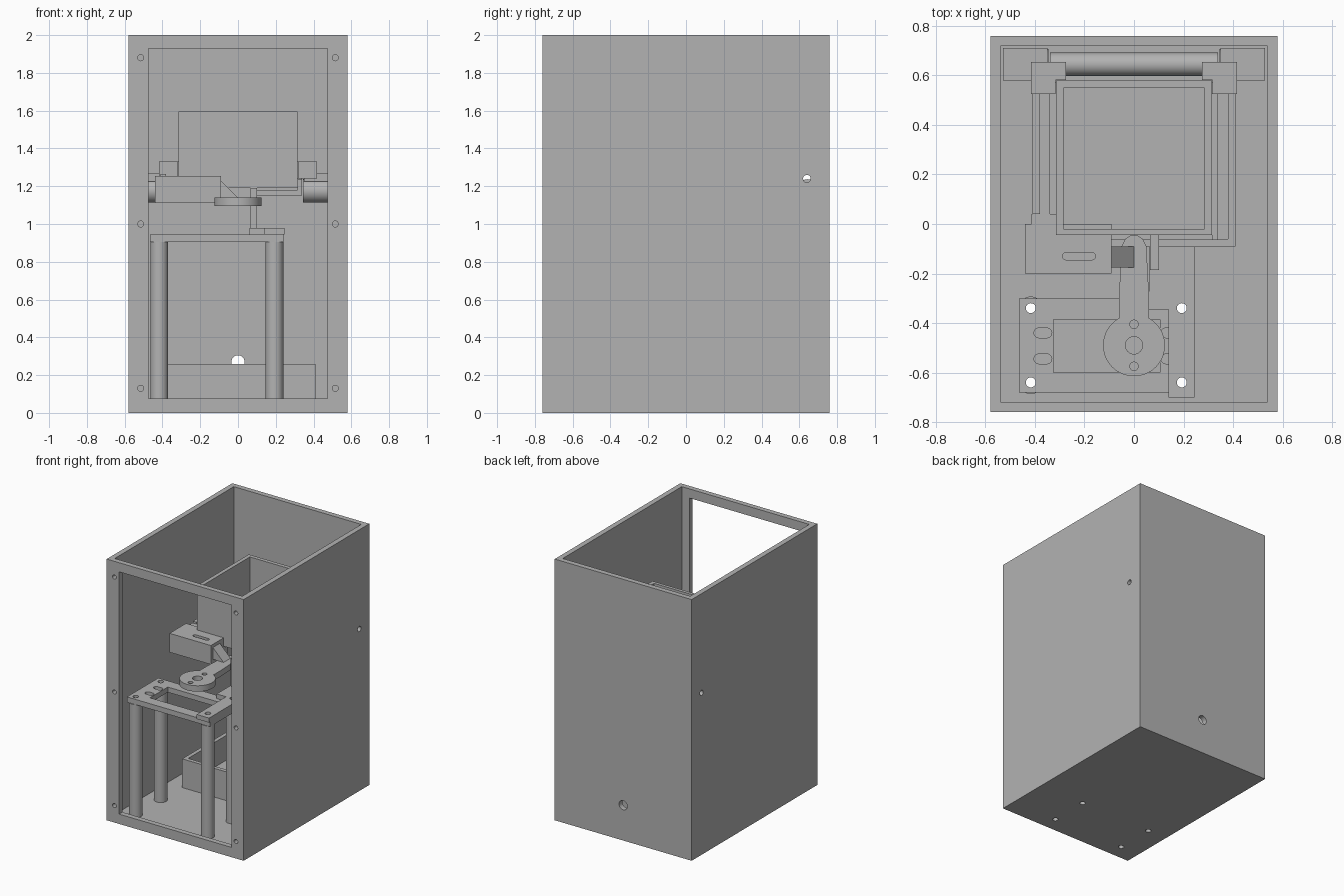
import bpy, bmesh
from math import radians, pi, sin, cos
from mathutils import Matrix, Vector

if "Cube" in bpy.data.objects:
    bpy.data.objects.remove(bpy.data.objects["Cube"], do_unlink=True)

grey = bpy.data.materials.new("plain grey")
grey.use_nodes = True
grey.diffuse_color = (0.45, 0.45, 0.45, 1)
grey.node_tree.nodes["Principled BSDF"].inputs["Base Color"].default_value = grey.diffuse_color


def finish(name, bm):
    bmesh.ops.recalc_face_normals(bm, faces=bm.faces)
    mesh = bpy.data.meshes.new(name)
    bm.to_mesh(mesh)
    bm.free()
    mesh.materials.append(grey)
    ob = bpy.data.objects.new(name, mesh)
    bpy.context.collection.objects.link(ob)
    return ob


def box(name, x, y, z):
    """Block from (min, max) pairs."""
    bm = bmesh.new()
    bmesh.ops.create_cube(bm, size=1)
    for v in bm.verts:
        v.co = [lo + (c + 0.5) * (hi - lo) for c, (lo, hi) in zip(v.co, (x, y, z))]
    return finish(name, bm)


def rod(name, centre, radius, length, axis="Z", sides=40):
    bm = bmesh.new()
    turn = {"X": Matrix.Rotation(pi / 2, 4, "Y"), "Y": Matrix.Rotation(pi / 2, 4, "X"),
            "Z": Matrix.Identity(4)}[axis]
    bmesh.ops.create_cone(bm, cap_ends=True, segments=sides, radius1=radius, radius2=radius,
                          depth=length, matrix=Matrix.Translation(centre) @ turn)
    return finish(name, bm)


def prism(name, points, start, shift):
    """Extrude a flat outline; points are 3D offsets from start."""
    bm = bmesh.new()
    face = bm.faces.new([bm.verts.new(Vector(start) + Vector(p)) for p in points])
    moved = bmesh.ops.extrude_face_region(bm, geom=[face])["geom"]
    bmesh.ops.translate(bm, vec=shift, verts=[g for g in moved if isinstance(g, bmesh.types.BMVert)])
    return finish(name, bm)


def slot(x, y, z, half, radius, depth):
    """Rounded slot cutter lying along x."""
    pts = []
    for i in range(18):
        a = -pi / 2 + pi * (i % 9) / 8 + (pi if i > 8 else 0)
        pts.append((radius * cos(a) + (half if i < 9 else -half), radius * sin(a), 0))
    return prism("slot_cutter", pts, (x, y, z), (0, 0, depth))


def combine(ob, others, operation="DIFFERENCE"):
    for other in others:
        mod = ob.modifiers.new("combine", "BOOLEAN")
        mod.operation, mod.solver, mod.object = operation, "EXACT", other
        bpy.context.view_layer.objects.active = ob
        bpy.ops.object.modifier_apply(modifier=mod.name)
        bpy.data.objects.remove(other, do_unlink=True)
    return ob


def smooth(ob):
    bpy.ops.object.select_all(action="DESELECT")
    ob.select_set(True)
    bpy.context.view_layer.objects.active = ob
    bpy.ops.object.shade_smooth_by_angle(angle=radians(30))


def bore(x, y, z=1, length=4):
    return rod("hole_cutter", (x, y, z), 0.02, length)


posts = [(x, y) for x in (-0.417, 0.193) for y in (-0.34, -0.64)]

# Open-topped cabinet with front opening, screw holes and wire holes
cabinet = box("cabinet", (-0.58, 0.58), (-0.76, 0.76), (0, 2))
cuts = [box("cavity", (-0.54, 0.54), (-0.72, 0.72), (0.04, 2.1)),
        box("front_opening", (-0.475, 0.475), (-0.8, -0.7), (0.075, 1.93)),
        rod("back_hole", (0, 0.76, 0.27), 0.035, 0.2, "Y"),
        rod("side_hole", (0, 0.64, 1.24), 0.02, 2, "X")]
cuts += [rod("screw_hole", (x, -0.76, z), 0.016, 0.07, "Y", 24)
         for x in (-0.515, 0.515) for z in (0.13, 1.0, 1.88)]
cuts += [bore(x, y, 0, 0.2) for x, y in posts]
smooth(combine(cabinet, cuts))

# Lower container and upper hopper
lower = box("lower_container", (-0.41, 0.41), (-0.09, 0.6), (0.04, 0.26))
combine(lower, [box("cavity", (-0.38, 0.38), (-0.06, 0.57), (0.07, 0.4))])
hopper = box("hopper", (-0.315, 0.315), (-0.045, 0.58), (1.19, 1.595))
combine(hopper, [box("cavity", (-0.285, 0.285), (-0.02, 0.55), (1.22, 1.7))])

# Hollow pillars carrying the mounting plate
for i, (x, y) in enumerate(posts):
    smooth(combine(rod("pillar_%d" % i, (x, y, 0.4725), 0.047, 0.865), [bore(x, y)]))

plate = box("mounting_plate", (-0.465, 0.24), (-0.68, -0.30), (0.905, 0.945))
cuts = [box("window", (-0.325, 0.105), (-0.6, -0.385), (0.8, 1.1))]
cuts += [slot(x, y, 0.8, 0.016, 0.02, 0.3) for x in (-0.368, 0.145) for y in (-0.44, -0.545)]
cuts += [bore(x, y) for x, y in posts]
smooth(combine(plate, cuts))

# Bracket joining the mounting plate to the hopper
outline = [(0.14, -0.70), (0.245, -0.70), (0.245, -0.09), (0.06, -0.09), (0.06, -0.345), (0.14, -0.345)]
bracket = prism("support_bracket", [(x, y, 0) for x, y in outline], (0, 0, 0.945), (0, 0, 0.035))
smooth(combine(bracket, [bore(x, y) for x, y in posts[2:]]))
box("bracket_post", (0.065, 0.10), (-0.185, -0.045), (0.98, 1.19))

# Frame and rails around the hopper
box("front_crossbar", (0.10, 0.34), (-0.065, -0.045), (1.15, 1.18))
box("right_rail", (0.315, 0.34), (-0.065, 0.53), (1.15, 1.235))
box("left_rail", (-0.41, -0.34), (0.04, 0.53), (1.2, 1.25))
box("left_rail_ridge", (-0.41, -0.38), (0.04, 0.53), (1.25, 1.265))
foot = box("left_rail_foot", (-0.415, -0.315), (-0.05, 0.04), (1.2, 1.25))
combine(foot, [rod("hole_cutter", (-0.36, -0.025, 1.25), 0.01, 0.2, "Z", 20)])

# Motor body with slotted top and sloping spout
body = box("motor_body", (-0.44, -0.09), (-0.2, 0), (1.11, 1.255))
smooth(combine(body, [slot(-0.222, -0.13, 1.22, 0.052, 0.015, 0.1)]))
prism("spout", [(-0.09, 0, 1.14), (0, 0, 1.14), (-0.09, 0, 1.23)], (0, -0.175, 0), (0, 0.085, 0))

# Swinging arm: round hub with a tapering finger
hub = rod("swing_arm", (0, -0.49, 1.1175), 0.125, 0.045, sides=64)
side = [(0.06, -0.45), (0.06, -0.28), (0.05, -0.09), (0.035, -0.06), (0.015, -0.047)]
finger = side + [(-x, y) for x, y in reversed(side)]
combine(hub, [prism("finger", [(x, y, 0) for x, y in finger], (0, 0, 1.095), (0, 0, 0.045))], "UNION")
holes = [rod("hole_cutter", (0, -0.49 + dy, 1.12), r, 0.2, sides=32)
         for dy, r in ((0, 0.035), (0.085, 0.017), (-0.085, 0.017))]
smooth(combine(hub, holes))

# Hinge roller with end drums, caps and clamp blocks on both sides
axle = lambda: rod("axle_cutter", (0, 0.645, 1.24), 0.025, 2, "X")
smooth(combine(rod("hinge_roller", (0, 0.645, 1.24), 0.047, 0.68, "X", 48), [axle()]))
for s, label in ((1, "left"), (-1, "right")):
    span = lambda a, b: tuple(sorted((s * a, s * b)))
    smooth(rod(label + "_drum", (s * 0.41, 0.645, 1.175), 0.062, 0.13, "X", 48))
    cap = box(label + "_drum_cap", span(0.35, 0.53), (0.58, 0.71), (1.225, 1.27))
    combine(cap, [axle()])
    clamp = box(label + "_clamp", span(0.275, 0.417), (0.525, 0.655), (1.24, 1.33))
    combine(clamp, [axle(), box("hopper_gap", span(0, 0.317), (0.4, 0.582), (1.1, 1.5))])
